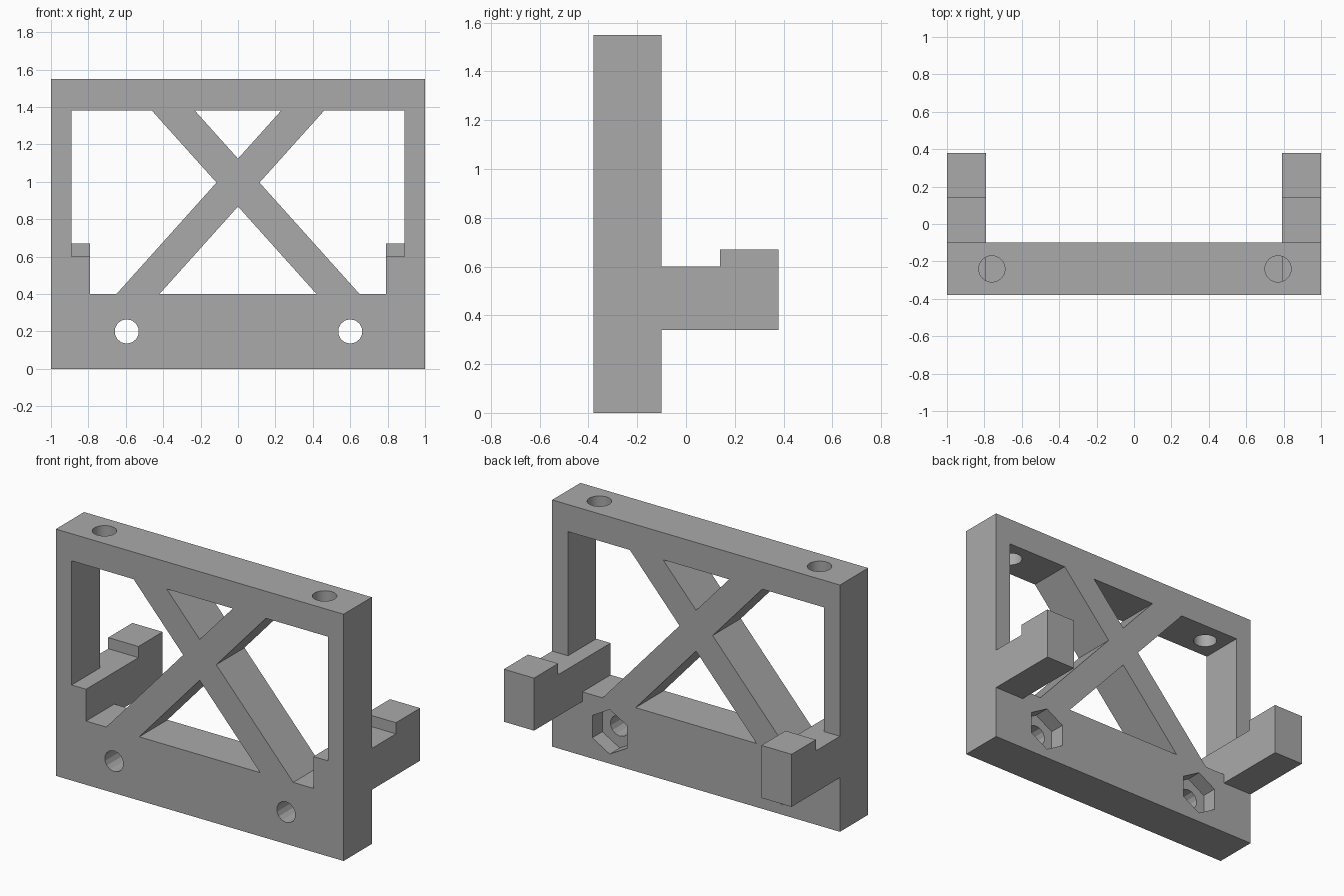
import bpy, bmesh, math
from mathutils import Vector

if "Cube" in bpy.data.objects:
    bpy.data.objects.remove(bpy.data.objects["Cube"], do_unlink=True)

FRONT, BACK, HEIGHT = -0.38, -0.10, 1.55
HOLE_Z = 0.20

grey = bpy.data.materials.new("plain_grey")
grey.use_nodes = True
colour = (0.4, 0.4, 0.4, 1)
grey.diffuse_color = colour
grey.node_tree.nodes["Principled BSDF"].inputs["Base Color"].default_value = colour


def prism(name, points, axis, start, end):
    """Extrude a 2D outline along y (outline in x, z), x (y, z) or z (x, y)."""
    place = {"x": lambda a, b: (start, a, b),
             "y": lambda a, b: (a, start, b),
             "z": lambda a, b: (a, b, start)}[axis]
    direction = Vector([axis == c for c in "xyz"]) * (end - start)
    bm = bmesh.new()
    face = bm.faces.new([bm.verts.new(place(a, b)) for a, b in points])
    out = bmesh.ops.extrude_face_region(bm, geom=[face])
    moved = [v for v in out["geom"] if isinstance(v, bmesh.types.BMVert)]
    bmesh.ops.translate(bm, verts=moved, vec=direction)
    bmesh.ops.recalc_face_normals(bm, faces=bm.faces)
    mesh = bpy.data.meshes.new(name)
    bm.to_mesh(mesh)
    bm.free()
    mesh.materials.append(grey)
    obj = bpy.data.objects.new(name, mesh)
    bpy.context.collection.objects.link(obj)
    return obj


def ring(cx, cy, radius, sides):
    """Regular polygon outline with a point at the top."""
    turns = [math.tau * i / sides + math.pi / 2 for i in range(sides)]
    return [(cx + radius * math.cos(t), cy + radius * math.sin(t)) for t in turns]


def mirrored(points):
    return [(-a, b) for a, b in points]


def cut(target, points, axis, start, end):
    cutter = prism("cutter", points, axis, start, end)
    cutter.hide_render = True
    mod = target.modifiers.new("cut", "BOOLEAN")
    mod.operation = "DIFFERENCE"
    mod.solver = "EXACT"
    mod.object = cutter
    bpy.context.view_layer.objects.active = target
    bpy.ops.object.modifier_apply(modifier=mod.name)
    bpy.data.objects.remove(cutter, do_unlink=True)


# Upright plate
frame = prism("cross_braced_frame", [(-1, 0), (1, 0), (1, HEIGHT), (-1, HEIGHT)],
              "y", FRONT, BACK)

# Openings that leave the crossed braces and the corner blocks
side_window = [(0.89, 1.38), (0.89, 0.60), (0.79, 0.60), (0.79, 0.40),
               (0.65, 0.40), (0.115, 0.996), (0.46, 1.38)]
upper_window = [(-0.23, 1.38), (0, 1.124), (0.23, 1.38)]
lower_window = [(-0.42, 0.40), (0.42, 0.40), (0, 0.868)]
for outline in (side_window, mirrored(side_window), upper_window, lower_window):
    cut(frame, outline, "y", FRONT - 0.1, BACK + 0.1)

# Bolt holes with hexagonal nut pockets in the back, and holes in the top bar
for bolt_x, top_x in ((-0.595, -0.76), (0.60, 0.77)):
    cut(frame, ring(bolt_x, HOLE_Z, 0.065, 14), "y", FRONT - 0.1, BACK + 0.1)
    cut(frame, ring(bolt_x, HOLE_Z, 0.14, 6), "y", BACK - 0.10, BACK + 0.1)
    cut(frame, ring(top_x, -0.24, 0.07, 32), "z", 1.30, HEIGHT + 0.1)

# Rear arms with raised end lips
arm = [(BACK, 0.34), (0.38, 0.34), (0.38, 0.67), (0.14, 0.67), (0.14, 0.60), (BACK, 0.60)]
prism("left_arm", arm, "x", 0.79, 1)
prism("right_arm", arm, "x", -1, -0.79)

# Smooth the round top holes only
bpy.ops.object.select_all(action="DESELECT")
frame.select_set(True)
bpy.context.view_layer.objects.active = frame
bpy.ops.object.shade_smooth_by_angle(angle=math.radians(20))
